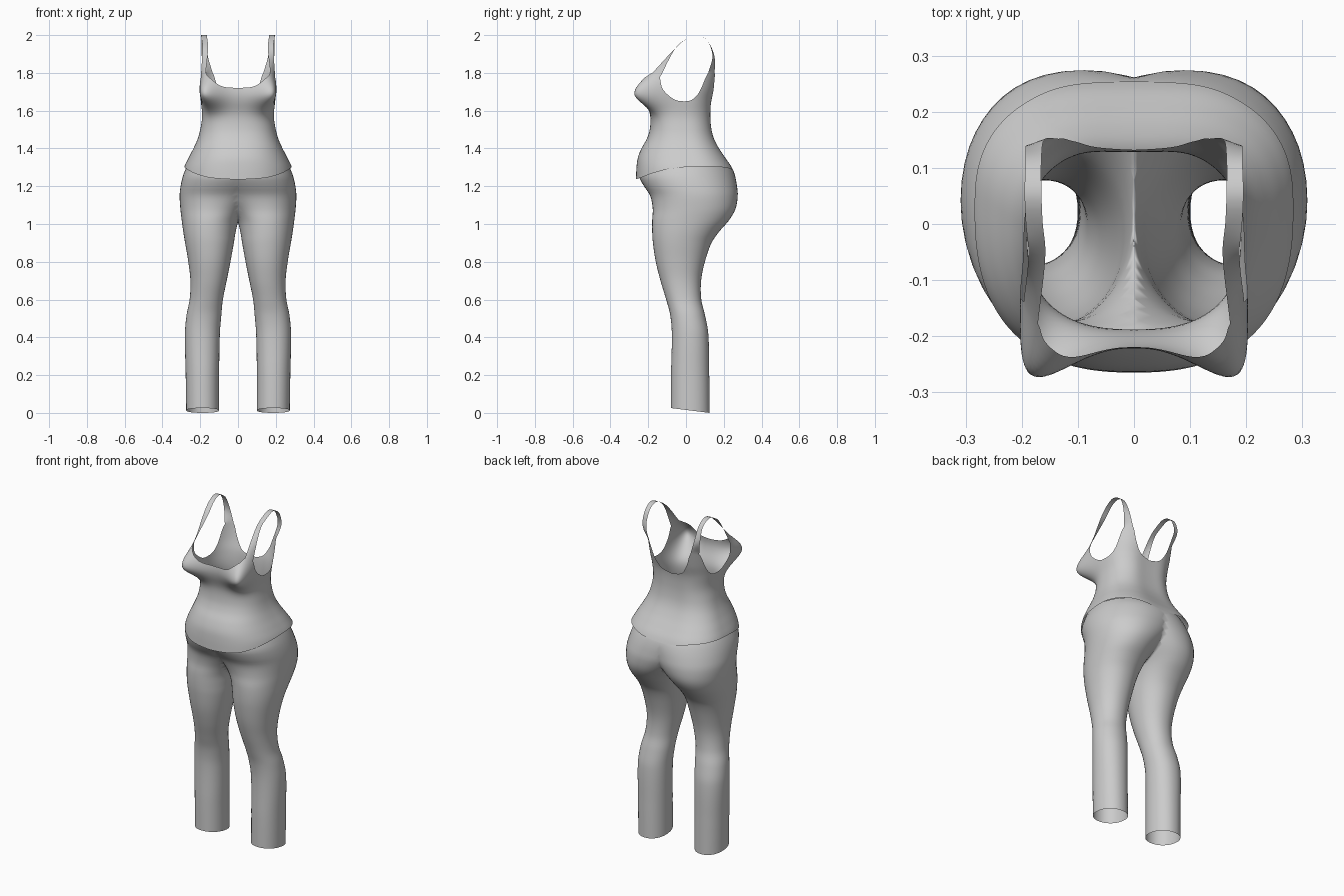
import bpy, bmesh
from math import sin, cos, radians, pi, exp, copysign

old = bpy.data.objects.get("Cube")
if old:
    bpy.data.objects.remove(old)

cloth = bpy.data.materials.new("grey_cloth")
cloth.use_nodes = True
cloth.diffuse_color = (0.6, 0.6, 0.6, 1)
cloth.node_tree.nodes["Principled BSDF"].inputs["Base Color"].default_value = (0.6, 0.6, 0.6, 1)


def spline(rows, u):
    """Smoothly interpolate rows of (key, values...) at key u."""
    u = min(max(u, rows[0][0]), rows[-1][0])
    i = max(k for k in range(len(rows) - 1) if rows[k][0] <= u)
    a, b = rows[i], rows[i + 1]
    p, n = rows[max(i - 1, 0)], rows[min(i + 2, len(rows) - 1)]
    h = b[0] - a[0]
    s = (u - a[0]) / h
    out = []
    for k in range(1, len(a)):
        ma = (b[k] - p[k]) / (b[0] - p[0]) * h
        mb = (n[k] - a[k]) / (n[0] - a[0]) * h
        out.append((2*s**3 - 3*s*s + 1) * a[k] + (s**3 - 2*s*s + s) * ma
                   + (3*s*s - 2*s**3) * b[k] + (s**3 - s*s) * mb)
    return out


def power(v, e):
    return copysign(abs(v) ** e, v)


def skin(bm, grid, closed=False):
    """Join rows of vertices with quads."""
    for low, high in zip(grid, grid[1:]):
        n = len(low)
        for i in range(n if closed else n - 1):
            j = (i + 1) % n
            bm.faces.new((low[i], low[j], high[j], high[i]))


def finish(name, bm):
    """Make a smooth object mirrored across x = 0."""
    mesh = bpy.data.meshes.new(name)
    bm.to_mesh(mesh)
    bm.free()
    obj = bpy.data.objects.new(name, mesh)
    bpy.context.collection.objects.link(obj)
    mesh.materials.append(cloth)
    for f in mesh.polygons:
        f.use_smooth = True
    mirror = obj.modifiers.new("mirror", 'MIRROR')
    mirror.merge_threshold = 0.002
    return obj


# Trousers: height, inner x, outer x, front y, back y of one leg
LEG = [
    (0.00, .100, .274, -.080, .125), (0.20, .100, .277, -.079, .123),
    (0.42, .096, .281, -.075, .118), (0.52, .088, .272, -.084, .100),
    (0.60, .080, .256, -.105, .081), (0.70, .060, .252, -.135, .080),
    (0.80, .040, .263, -.160, .100), (0.90, .022, .280, -.175, .135),
    (0.96, .012, .290, -.179, .176), (1.02, -.006, .298, -.179, .228),
    (1.08, -.050, .305, -.176, .262), (1.15, -.120, .309, -.190, .274),
    (1.20, -.165, .304, -.222, .270), (1.25, -.210, .293, -.249, .261),
    (1.29, -.235, .278, -.249, .247), (1.33, -.235, .259, -.243, .218),
]
bm = bmesh.new()
rings = []
for r in range(81):
    z = 1.33 * r / 80
    xi, xo, yf, yb = spline(LEG, z)
    ring = []
    for k in range(48):
        a = 2 * pi * k / 48
        x = (xi + xo) / 2 + (xo - xi) / 2 * power(sin(a), .94)
        y = (yf + yb) / 2 - (yb - yf) / 2 * power(cos(a), .94)
        cuff = .025 * max(0, 1 - z / .3) * (.125 - y) / .2
        ring.append(bm.verts.new((x, y, z + cuff)))
    rings.append(ring)
skin(bm, rings, closed=True)
# Trim at the middle so the two halves meet in the seam
bmesh.ops.bisect_plane(bm, geom=bm.verts[:] + bm.edges[:] + bm.faces[:],
                       plane_co=(0, 0, 0), plane_no=(1, 0, 0), clear_inner=True)
finish("trousers", bm)

# Top: height, half width, front y, back y, centre y
BODY = [
    (1.23, .300, -.265, .285, .045), (1.30, .285, -.262, .254, .040),
    (1.35, .262, -.255, .220, .030), (1.40, .236, -.236, .186, .015),
    (1.45, .214, -.208, .160, .000), (1.50, .200, -.192, .146, -.010),
    (1.57, .190, -.188, .140, -.020), (1.65, .196, -.202, .145, -.020),
    (1.72, .203, -.204, .165, -.020), (1.82, .208, -.190, .190, -.020),
]
# Hem and upper edge heights by angle, from front to back
HEM = [(0, 1.235), (25, 1.245), (45, 1.265), (70, 1.292), (95, 1.304),
       (140, 1.298), (165, 1.282), (180, 1.275)]
EDGE = [(0, 1.72), (15, 1.728), (32, 1.77), (40, 1.785), (46, 1.80), (62, 1.775),
        (70, 1.71), (80, 1.665), (90, 1.65), (105, 1.66), (116, 1.70), (128, 1.80),
        (144, 1.80), (152, 1.73), (163, 1.67), (180, 1.645)]


def body_point(deg, z):
    w, yf, yb, cy = spline(BODY, z)
    a = radians(deg)
    c = power(cos(a), .82)
    x = w * abs(sin(a)) ** .82
    y = cy - c * (cy - yf if c > 0 else yb - cy)
    # Bust, and the hollow along the spine
    rise = .072 if z > 1.69 else .052
    up = exp(-((z - 1.69) / rise) ** 2 / 2)
    side = exp(-((deg - 40) / 18) ** 2 / 2)
    mid = exp(-((deg + 40) / 18) ** 2 / 2)
    x += .045 * up * (side - mid)
    y -= .1 * up * (side + mid)
    y -= .012 * exp(-((deg - 180) / 14) ** 2 / 2)
    return (0 if deg in (0, 180) else x, y, z)


bm = bmesh.new()
angles = range(0, 181, 2)
grid = []
for r in range(45):
    row = []
    for deg in angles:
        hem, edge = spline(HEM, deg)[0], spline(EDGE, deg)[0]
        row.append(bm.verts.new(body_point(deg, hem + (edge - hem) * r / 44)))
    grid.append(row)
skin(bm, grid)

# Shoulder strap rising from the front peak and falling to the back peak
COLUMNS = 9
top = grid[-1]
front = [top[23 + k] for k in range(COLUMNS)]
back = [top[72 - k] for k in range(COLUMNS)]
strap = [front]
paths = []
for k in range(COLUMNS):
    s = k / (COLUMNS - 1)
    paths.append([(0, *front[k].co), (1, .158 + .03 * s, -.055, 1.932),
                  (1.6, .163 + .03 * s, .005, 1.982),
                  (2, .165 + .03 * s, .058, 2.0),
                  (2.5, .165 + .028 * s, .115, 1.968),
                  (3.1, .160 + .032 * s, .150 - .010 * s, 1.89), (4, *back[k].co)])
for r in range(1, 32):
    strap.append([bm.verts.new(spline(p, 4 * r / 32)) for p in paths])
strap.append(back)
skin(bm, strap)
finish("strappy_top", bm)
